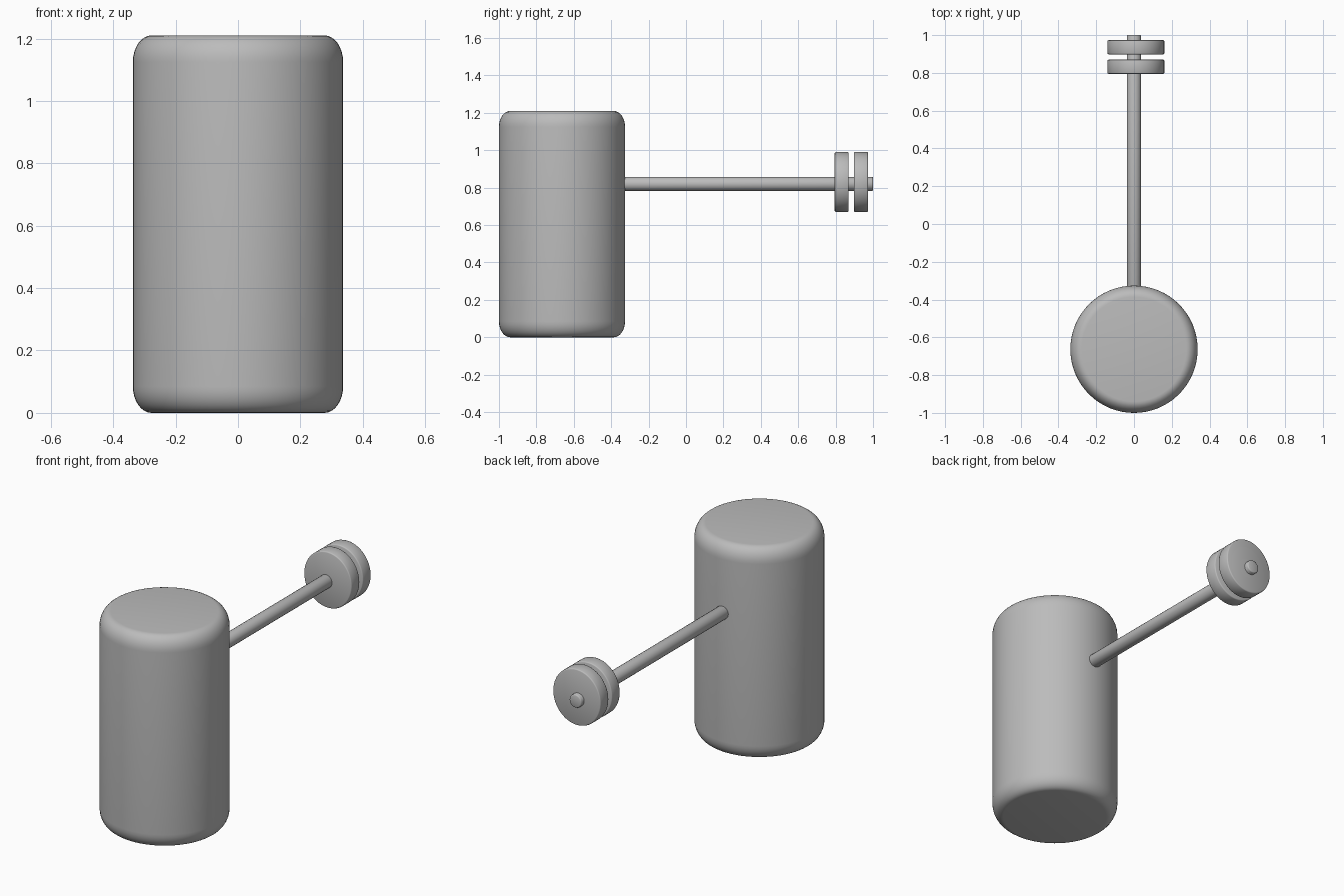
import bpy
import math
from mathutils import Matrix

cube = bpy.data.objects.get("Cube")
if cube:
    bpy.data.objects.remove(cube, do_unlink=True)

# Single grey material
grey = bpy.data.materials.new("plain_grey")
grey.use_nodes = True
colour = (0.5, 0.5, 0.5, 1)
grey.diffuse_color = colour
grey.node_tree.nodes["Principled BSDF"].inputs["Base Color"].default_value = colour


def lathe(name, profile, matrix, sides):
    """Revolve (radius, height) pairs around the local z axis; cap both ends."""
    verts, faces = [], []
    for radius, height in profile:
        for i in range(sides):
            a = math.tau * i / sides
            verts.append((radius * math.cos(a), radius * math.sin(a), height))
    for ring in range(len(profile) - 1):
        for i in range(sides):
            j = (i + 1) % sides
            low, high = ring * sides, (ring + 1) * sides
            faces.append((low + i, low + j, high + j, high + i))
    last = (len(profile) - 1) * sides
    faces.append(tuple(reversed(range(sides))))
    faces.append(tuple(range(last, last + sides)))
    mesh = bpy.data.meshes.new(name)
    mesh.from_pydata(verts, [], faces)
    mesh.materials.append(grey)
    mesh.shade_smooth()
    obj = bpy.data.objects.new(name, mesh)
    obj.matrix_world = matrix
    bpy.context.collection.objects.link(obj)
    return obj


def rounded(radius, length, inset, rise, steps):
    """Cylinder profile with an elliptical rounding at both rims."""
    arc = [(radius - inset * (1 - math.sin(t)), rise * (1 - math.cos(t)))
           for t in (math.pi / 2 * k / steps for k in range(steps + 1))]
    return arc + [(r, length - h) for r, h in reversed(arc)]


def along_y(x, y, z):
    """Place a part so its axis runs towards the back."""
    return Matrix.Translation((x, y, z)) @ Matrix.Rotation(-math.pi / 2, 4, "X")


# Upright drum with rounded rims
lathe("drum", rounded(0.337, 1.21, 0.06, 0.085, 8),
      Matrix.Translation((0, -0.663, 0)), 64)

# Rod running from the drum to the back
lathe("rod", rounded(0.038, 1.36, 0.006, 0.006, 2), along_y(0, -0.36, 0.82), 20)

# Pair of discs near the rod's end
for name, y in (("inner_disc", 0.795), ("outer_disc", 0.898)):
    disc = lathe(name, rounded(0.16, 0.075, 0.006, 0.006, 2),
                 along_y(0.01, y, 0.83), 48)
    disc.scale.x = 0.94
